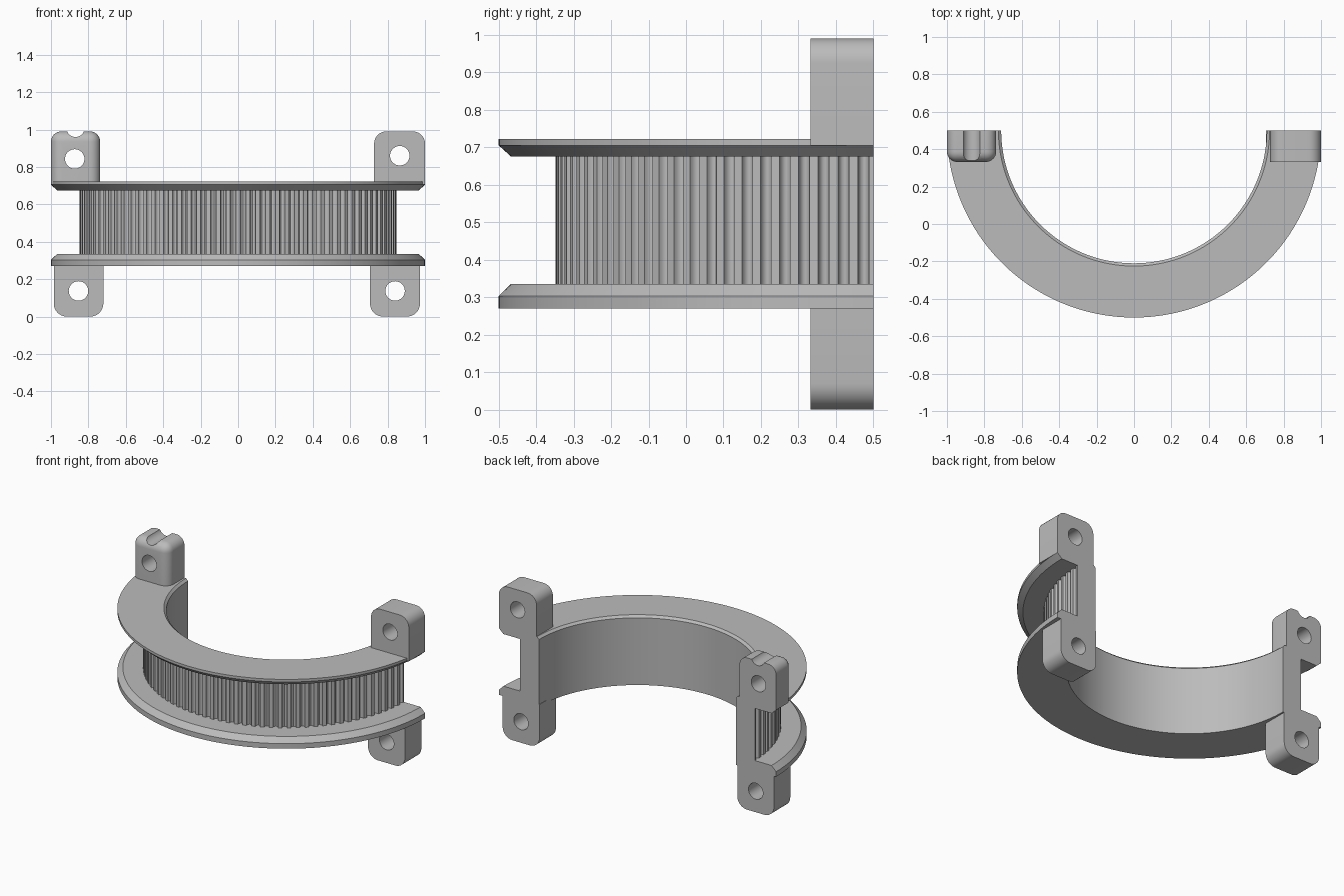
import bpy, bmesh, math
from mathutils import Matrix, Vector

if "Cube" in bpy.data.objects:
    bpy.data.objects.remove(bpy.data.objects["Cube"])

BACK = 0.5            # plane where the half ring is split
TEETH = 50            # grooves around the half hub

grey = bpy.data.materials.new("plain grey")
grey.use_nodes = True
grey.diffuse_color = (0.5, 0.5, 0.5, 1)
grey.node_tree.nodes["Principled BSDF"].inputs["Base Color"].default_value = (0.5, 0.5, 0.5, 1)


def to_object(name, bm):
    bmesh.ops.recalc_face_normals(bm, faces=bm.faces[:])
    mesh = bpy.data.meshes.new(name)
    bm.to_mesh(mesh)
    bm.free()
    mesh.materials.append(grey)
    obj = bpy.data.objects.new(name, mesh)
    bpy.context.collection.objects.link(obj)
    return obj


def activate(obj):
    bpy.ops.object.select_all(action='DESELECT')
    obj.select_set(True)
    bpy.context.view_layer.objects.active = obj


def smooth(obj):
    activate(obj)
    bpy.ops.object.shade_smooth_by_angle(angle=math.radians(30))


def pulley_profile(hub):
    # Bore, bottom flange, toothed hub and top flange, as (radius, z)
    return [(0.71, 0.27), (1.0, 0.27), (1.0, 0.303), (0.967, 0.335),
            (hub, 0.335), (hub, 0.675), (0.967, 0.675), (1.0, 0.705),
            (1.0, 0.722), (0.725, 0.722), (0.71, 0.708)]


def half_pulley():
    bm = bmesh.new()
    # Rounded grooves: position across one tooth pitch, and depth there
    half = 0.28
    steps = [-1, -0.92, -0.7, -0.35, 0, 0.35, 0.7, 0.92, 1]
    stations = [(0, 0)]
    for i in range(TEETH):
        for s in steps:
            stations.append((i + 0.5 + s * half, 0.022 * math.sqrt(1 - s * s)))
    stations.append((TEETH, 0))
    rings = []
    for t, depth in stations:
        a = math.pi + math.pi * t / TEETH
        rings.append([bm.verts.new((r * math.cos(a), BACK + r * math.sin(a), z))
                      for r, z in pulley_profile(0.848 - depth)])
    n = len(rings[0])
    for p, q in zip(rings, rings[1:]):
        for k in range(n):
            m = (k + 1) % n
            bm.faces.new((p[k], p[m], q[m], q[k]))
    bm.faces.new(rings[0])
    bm.faces.new(rings[-1])
    smooth(to_object("half_pulley", bm))


def cut_bore(obj, x, z, radius):
    # Round hole along y
    bm = bmesh.new()
    place = Matrix.Translation((x, 0.42, z)) @ Matrix.Rotation(math.pi / 2, 4, 'X')
    bmesh.ops.create_cone(bm, cap_ends=True, segments=40, radius1=radius,
                          radius2=radius, depth=0.6, matrix=place)
    cutter = to_object("bore_cutter", bm)
    cutter.hide_render = True
    mod = obj.modifiers.new("bore", 'BOOLEAN')
    mod.operation = 'DIFFERENCE'
    mod.solver = 'EXACT'
    mod.object = cutter
    activate(obj)
    bpy.ops.object.modifier_apply(modifier=mod.name)
    bpy.data.objects.remove(cutter)


def lug(name, x0, x1, z0, z1, hole, radius, soft_front=False, notch=False):
    lo, hi = Vector((x0, 0.332, z0)), Vector((x1, BACK, z1))
    bm = bmesh.new()
    bmesh.ops.create_cube(bm, size=1)
    for v in bm.verts:
        v.co = (lo + hi) / 2 + v.co * (hi - lo)
    tip = z1 if z0 > 0.5 else z0
    rounded = []
    for e in bm.edges:
        a, b = (v.co for v in e.verts)
        at_tip = abs(a.z - tip) < 0.001 and abs(b.z - tip) < 0.001
        along_y = abs(a.y - b.y) > 0.1
        at_front = max(a.y, b.y) < 0.4
        upright = abs(a.z - b.z) > 0.1
        if (at_tip and along_y) or (soft_front and at_front and (at_tip or upright)):
            rounded.append(e)
    bmesh.ops.bevel(bm, geom=rounded, offset=radius, segments=8, profile=0.5,
                    affect='EDGES', clamp_overlap=True)
    obj = to_object(name, bm)
    cut_bore(obj, *hole, 0.052)
    if notch:
        cut_bore(obj, (x0 + x1) / 2, z1 + 0.018, 0.048)
    smooth(obj)


half_pulley()

# Screw lugs above and below the flanges
lug("upper_right_lug", -1.0, -0.737, 0.705, 0.99, (-0.873, 0.843), 0.055,
    soft_front=True, notch=True)
lug("upper_left_lug", 0.728, 1.0, 0.705, 0.99, (0.865, 0.86), 0.065)
lug("lower_right_lug", -0.985, -0.72, 0, 0.285, (-0.853, 0.137), 0.07)
lug("lower_left_lug", 0.706, 0.973, 0, 0.285, (0.84, 0.137), 0.07)
